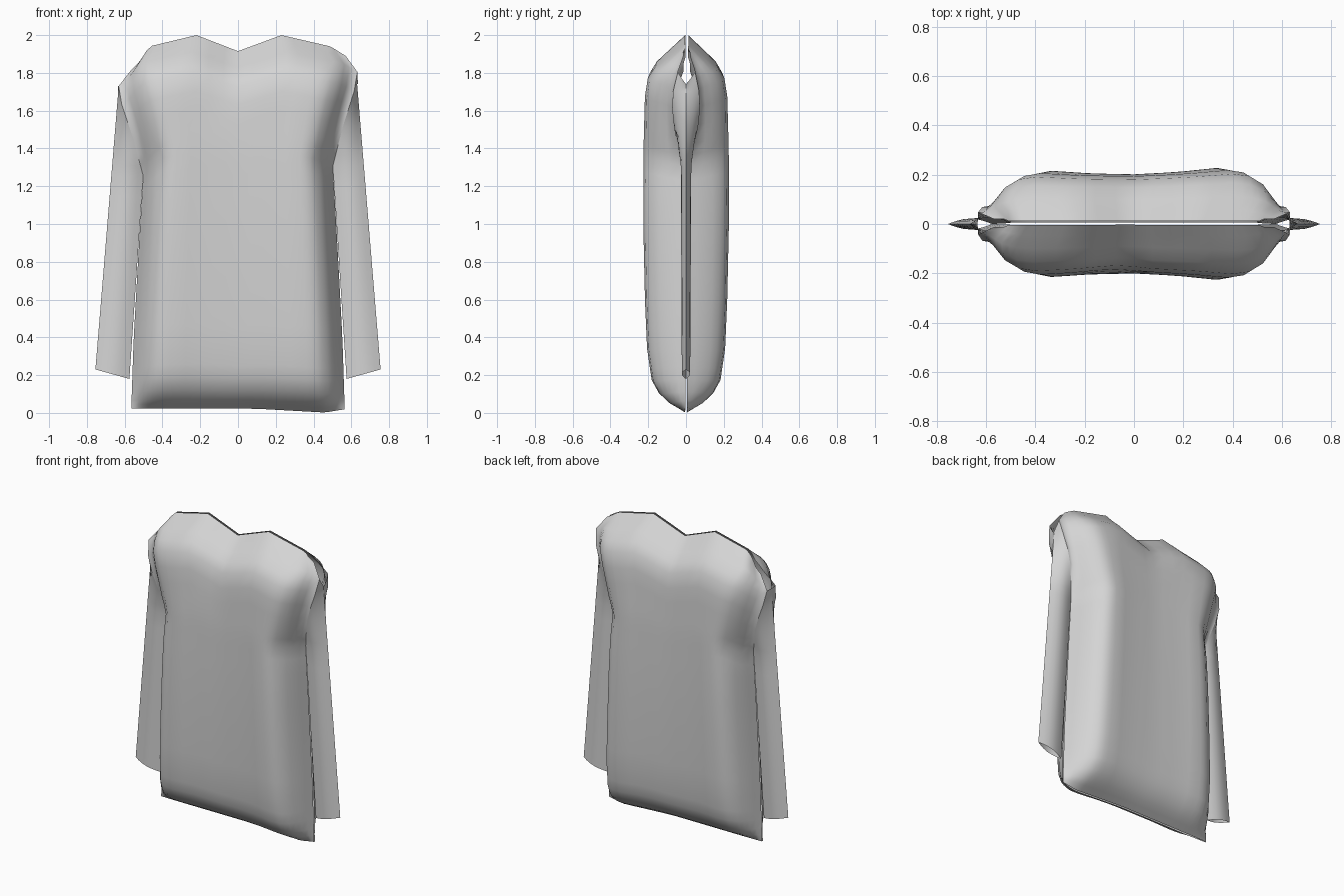
import bpy, bmesh, math

if "Cube" in bpy.data.objects:
    bpy.data.objects.remove(bpy.data.objects["Cube"])

cloth = bpy.data.materials.new("grey_cloth")
cloth.diffuse_color = (0.66, 0.66, 0.66, 1)
cloth.use_nodes = True
cloth.node_tree.nodes["Principled BSDF"].inputs["Base Color"].default_value = cloth.diffuse_color


def lerp(points, t):
    """Piecewise linear lookup in a list of (position, value)."""
    if t <= points[0][0]:
        return points[0][1]
    for (a, p), (b, q) in zip(points, points[1:]):
        if t <= b:
            return p + (q - p) * (t - a) / (b - a)
    return points[-1][1]


def sheet(name, us, vs, place, flip):
    """Surface grid; place(u, v) gives each point."""
    bm = bmesh.new()
    grid = [[bm.verts.new(place(u, v)) for u in us] for v in vs]
    for r in range(len(vs) - 1):
        for c in range(len(us) - 1):
            f = [grid[r][c], grid[r][c + 1], grid[r + 1][c + 1], grid[r + 1][c]]
            bm.faces.new(f[::-1] if flip else f)
    mesh = bpy.data.meshes.new(name)
    bm.to_mesh(mesh)
    bm.free()
    mesh.materials.append(cloth)
    ob = bpy.data.objects.new(name, mesh)
    bpy.context.collection.objects.link(ob)
    bpy.context.view_layer.objects.active = ob
    ob.select_set(True)
    bpy.ops.object.shade_smooth_by_angle(angle=math.radians(60))
    ob.select_set(False)


# Outlines of the torso
TOP = [(-.57, 1.81), (-.52, 1.86), (-.47, 1.94), (-.22, 2.0), (0, 1.915),
       (.23, 2.0), (.49, 1.94), (.57, 1.89)]
HEM = [(-.56, .022), (.1, .022), (.46, .002), (.57, .02)]
WIDTH = [(0, .565), (.2, .553), (.45, .528), (.69, .502), (.8, .555), (.9, .615),
         (.955, .632), (1, .57)]
# Puffed depth, up the body and across it
RISE = [(0, .01), (.025, .4), (.05, .63), (.085, .8), (.17, .91), (.3, .96),
        (.5, 1), (.7, 1), (.85, .96), (.915, .87), (1, .005)]
ACROSS = [(0, .91), (.35, .94), (.65, 1), (.76, .95), (.85, .78), (.93, .45), (1, 0)]
# Half thickness where the sleeve meets the torso
ARMHOLE = [(.69, .004), (.75, .035), (.8, .06), (.85, .07), (.9, .065), (.955, .04), (1, .01)]
PIT = .69


def torso(side):
    def place(u, v):
        x = u * lerp(WIDTH, v)
        low, high = lerp(HEM, x), lerp(TOP, u * .57)
        z = low + v * (high - low)
        depth = .217 * lerp(RISE, v) * lerp(ACROSS, abs(u)) * (1 + .08 * x)
        # soft pull folds by the armpits, slight dip at the chest centre
        depth -= .018 * math.exp(-((abs(x) - .45) / .06) ** 2 - ((z - 1.34) / .1) ** 2)
        if side < 0:
            depth -= .012 * math.exp(-((x + .08) / .1) ** 2 - ((z - 1.72) / .15) ** 2)
        if v > PIT and abs(u) > .9:
            depth = max(depth, lerp(ARMHOLE, v))
        gap = -.003 if side < 0 else lerp([(0, .004), (.9, .004), (1, .011)], v)
        return x, side * max(depth, 0) + gap, z
    return place


US = [-1, -.965, -.93, -.89, -.85, -.8, -.76, -.7, -.65, -.5, -.386, -.25, -.12, 0,
      .12, .25, .404, .5, .65, .7, .76, .8, .85, .89, .93, .965, 1]
UPPER = [PIT, .72, .75, .8, .85, .9, .93, .955]
VS = [0, .0125, .025, .05, .085, .12, .17, .23, .3, .4, .5, .6, .65] + UPPER + [.98, 1]
sheet("front_panel", US, VS, torso(-1), False)
sheet("back_panel", US, VS, torso(1), True)


# Flat sleeves, hanging free below the armpit and sewn to the torso edge above it
def sleeve(mirror, side):
    edge = torso(side)

    def place(u, v):
        if v < PIT:
            px, py, pz = edge(mirror, PIT)
            t = v / PIT
            ax, az = .575 + (abs(px) - .575) * t, .18 + (pz - .18) * t
            ay = py * t
        else:
            ax, ay, az = edge(mirror, v)
            ax = abs(ax)
        # outer seam
        bz = min(az + .05 * max(0, 1 - v / PIT), 1.74)
        bx = max(.755 - .125 * (bz - .23) / 1.52, ax + .003)
        bulge = lerp([(0, .022), (PIT, .026), (.85, .008), (1, 0)], v)
        y = ay * (1 - u) + side * bulge * math.sin(math.pi * u)
        return mirror * (ax + (bx - ax) * u), y, az + (bz - az) * u
    return place


for mirror, label in ((-1, "left"), (1, "right")):
    for side, face in ((-1, "front"), (1, "back")):
        sheet(f"{label}_sleeve_{face}", [i / 6 for i in range(7)],
              [0, .1, .25, .4, .52, .62] + UPPER,
              sleeve(mirror, side), mirror * side > 0)
